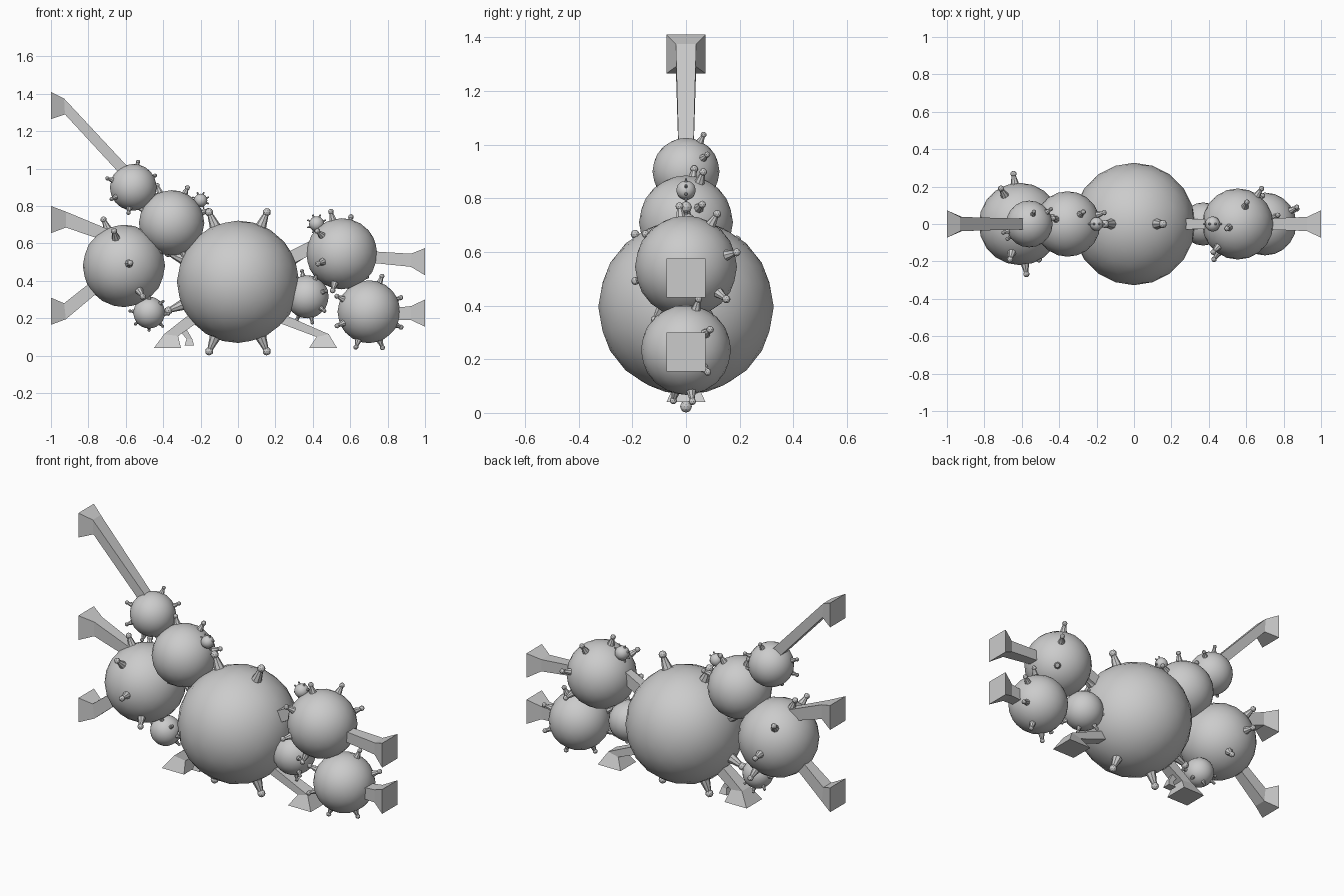
import bpy
import bmesh
import math
from mathutils import Vector, Matrix

cube = bpy.data.objects.get("Cube")
if cube:
    bpy.data.objects.remove(cube, do_unlink=True)

grey = bpy.data.materials.new("plain_grey")
grey.use_nodes = True
COLOUR = (0.6, 0.6, 0.6, 1)
grey.diffuse_color = COLOUR
grey.node_tree.nodes["Principled BSDF"].inputs["Base Color"].default_value = COLOUR


def finish(name, bm, smooth):
    """Turn a bmesh into a named grey object."""
    bmesh.ops.recalc_face_normals(bm, faces=bm.faces)
    for face in bm.faces:
        face.smooth = smooth
    mesh = bpy.data.meshes.new(name)
    bm.to_mesh(mesh)
    bm.free()
    mesh.materials.append(grey)
    obj = bpy.data.objects.new(name, mesh)
    bpy.context.collection.objects.link(obj)
    return obj


def ball(name, x, z, radius):
    bm = bmesh.new()
    bmesh.ops.create_icosphere(bm, subdivisions=3, radius=radius,
                               matrix=Matrix.Translation((x, 0, z)))
    finish(name, bm, True)


def spikes(name, x, z, radius, first, second):
    """Eight knobbed spikes in the plane spanned by two directions."""
    centre = Vector((x, 0, z))
    u = Vector(first).normalized()
    v = Vector(second)
    v = (v - u * v.dot(u)).normalized()
    knob = 0.022 * (radius / 0.327) ** 0.7
    bm = bmesh.new()
    for i in range(8):
        angle = i * math.pi / 4
        d = u * math.cos(angle) + v * math.sin(angle)
        turn = d.to_track_quat('Z', 'Y').to_matrix().to_4x4()
        start, end = radius * 0.93, radius * 1.23
        bmesh.ops.create_cone(
            bm, cap_ends=True, segments=8, radius1=knob * 1.5, radius2=knob * 0.55,
            depth=end - start,
            matrix=Matrix.Translation(centre + d * (start + end) / 2) @ turn)
        bmesh.ops.create_icosphere(bm, subdivisions=2, radius=knob,
                                   matrix=Matrix.Translation(centre + d * end))
    finish(name, bm, False)


def strut(name, *sections):
    """Square bar through sections: two (x, z) corners and a half width in y."""
    bm = bmesh.new()
    loops = []
    for xa, za, xb, zb, h in sections:
        corners = ((xa, -h, za), (xa, h, za), (xb, h, zb), (xb, -h, zb))
        loops.append([bm.verts.new(c) for c in corners])
    for a, b in zip(loops, loops[1:]):
        for i in range(4):
            j = (i + 1) % 4
            bm.faces.new((a[i], a[j], b[j], b[i]))
    bm.faces.new(loops[0])
    bm.faces.new(loops[-1][::-1])
    finish(name, bm, False)


# Balls: name, x, z, radius, and two directions of the spike ring
OCTANT = math.radians(22.5)
FLAT = ((math.cos(OCTANT), 0, math.sin(OCTANT)), (-math.sin(OCTANT), 0, math.cos(OCTANT)))
BALLS = [
    ("central_ball", 0, 0.395, 0.327, *FLAT),
    ("right_large_ball", -0.61, 0.48, 0.22, (-0.11, 0, 0.25), (0.03, -0.268, 0.025)),
    ("right_upper_ball", -0.355, 0.71, 0.175, (0.085, 0.065, 0.19), (-0.07, 0.03, 0.19)),
    ("right_top_ball", -0.56, 0.90, 0.125, (0.025, 0.065, 0.135), (0.115, 0.08, 0.065)),
    ("right_low_ball", -0.475, 0.23, 0.085, (-0.07, -0.02, 0.07), (-0.1, 0.02, 0)),
    ("right_tiny_ball", -0.20, 0.83, 0.036, *FLAT),
    ("left_upper_ball", 0.555, 0.545, 0.19, (-0.135, -0.155, 0.125), (0.065, 0.14, 0.2)),
    ("left_lower_ball", 0.70, 0.235, 0.168, (0.17, 0.09, 0.075), (0.17, 0.08, -0.08)),
    ("left_inner_ball", 0.37, 0.315, 0.115, (0.1, -0.09, 0.03), (0.06, -0.045, -0.115)),
    ("left_tiny_ball", 0.42, 0.705, 0.04, *FLAT),
]
for name, x, z, radius, first, second in BALLS:
    ball(name, x, z, radius)
    spikes(name + "_spikes", x, z, radius, first, second)

# Side struts with flared square ends
END, NECK, ROOT = 0.073, 0.038, 0.028
strut("right_top_strut", (-1, 1.41, -1, 1.265, END),
      (-0.93, 1.375, -0.925, 1.29, NECK), (-0.58, 1.0, -0.62, 0.96, ROOT))
strut("right_middle_strut", (-1, 0.80, -1, 0.655, END),
      (-0.92, 0.77, -0.92, 0.685, NECK), (-0.68, 0.67, -0.70, 0.61, ROOT))
strut("right_low_strut", (-1, 0.31, -1, 0.165, END),
      (-0.93, 0.28, -0.92, 0.195, NECK), (-0.74, 0.43, -0.70, 0.38, ROOT))
strut("left_upper_strut", (1, 0.575, 1, 0.43, END),
      (0.925, 0.545, 0.925, 0.475, NECK), (0.68, 0.56, 0.68, 0.50, ROOT))
strut("left_lower_strut", (1, 0.30, 1, 0.155, END),
      (0.925, 0.265, 0.925, 0.19, NECK), (0.78, 0.25, 0.78, 0.19, ROOT))

# Ground feet
strut("right_foot", (-0.45, 0.04, -0.305, 0.04, END),
      (-0.395, 0.115, -0.32, 0.105, NECK), (-0.21, 0.26, -0.17, 0.21, ROOT))
strut("left_foot", (0.53, 0.04, 0.38, 0.04, END),
      (0.485, 0.115, 0.42, 0.10, NECK), (0.20, 0.24, 0.18, 0.19, ROOT))
strut("right_foot_hook", (-0.285, 0.055, -0.235, 0.055, 0.025),
      (-0.275, 0.09, -0.245, 0.09, 0.014), (-0.31, 0.13, -0.28, 0.15, 0.012))

# Bar joining the central ball to the left upper ball
strut("left_joining_bar", (0.24, 0.54, 0.27, 0.48, 0.03), (0.42, 0.63, 0.45, 0.57, 0.025))
